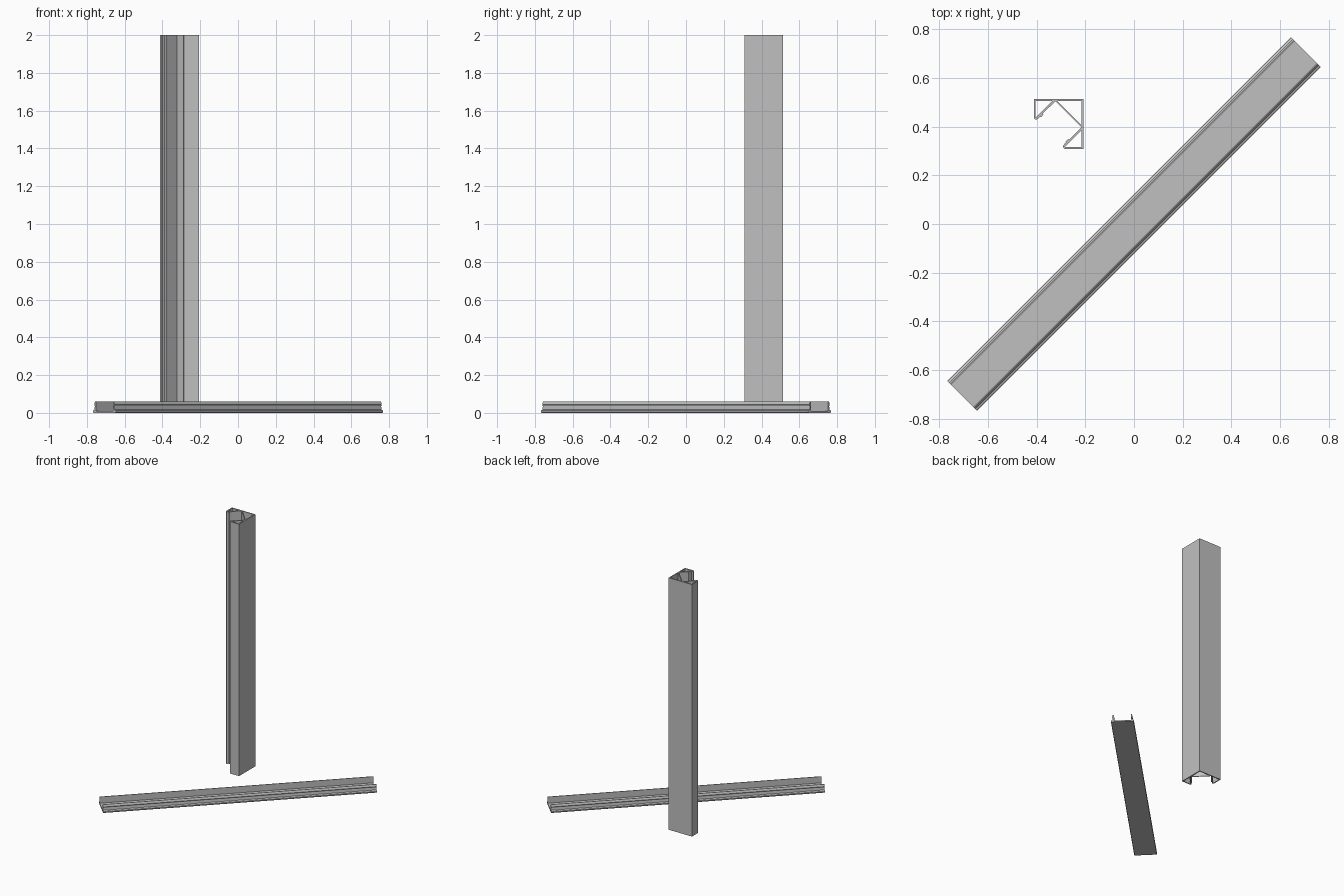
import bpy
from mathutils import Matrix, Vector

if "Cube" in bpy.data.objects:
    bpy.data.objects.remove(bpy.data.objects["Cube"])

metal = bpy.data.materials.new("light_grey")
metal.diffuse_color = (0.53, 0.53, 0.53, 1)
metal.use_nodes = True
metal.node_tree.nodes["Principled BSDF"].inputs["Base Color"].default_value = metal.diffuse_color


def extrusion(name, loops, matrix, length=2.0):
    """Extrude a flat section (outer loop plus holes) along local z."""
    curve = bpy.data.curves.new(name + "_section", 'CURVE')
    curve.dimensions = '2D'
    curve.fill_mode = 'BOTH'
    curve.extrude = length / 2
    for loop in loops:
        spline = curve.splines.new('POLY')
        spline.points.add(len(loop) - 1)
        for p, (x, y) in zip(spline.points, loop):
            p.co = (x, y, 0, 1)
        spline.use_cyclic_u = True
    helper = bpy.data.objects.new(name + "_helper", curve)
    bpy.context.collection.objects.link(helper)
    deps = bpy.context.evaluated_depsgraph_get()
    mesh = bpy.data.meshes.new_from_object(helper.evaluated_get(deps))
    bpy.data.objects.remove(helper)
    mesh.materials.clear()
    mesh.materials.append(metal)
    for poly in mesh.polygons:
        poly.use_smooth = False
    obj = bpy.data.objects.new(name, mesh)
    obj.matrix_world = matrix
    bpy.context.collection.objects.link(obj)
    return obj


# Corner profile: section as distances (u, v) from the outer corner,
# symmetric across the diagonal
CORNER = (-0.207, 0.514)


def place(points):
    return [(CORNER[0] - u, CORNER[1] - v) for u, v in points]


def swap(points):
    return [(v, u) for u, v in reversed(points)]


half = [(0.205, 0), (0.205, 0.079), (0.199, 0.085), (0.193, 0.085),
        (0.183, 0.077), (0.181, 0.073), (0.175, 0.075), (0.165, 0.063),
        (0.167, 0.059), (0.1165, 0.0095)]
pocket = [(0.197, 0.008), (0.197, 0.077), (0.128, 0.008)]
core = [(0.008, 0.008), (0.109, 0.008), (0.008, 0.109)]
extrusion("corner_profile",
          [place([(0, 0)] + half + swap(half)),
           place(pocket), place(swap(pocket)), place(core)],
          Matrix.Translation((0, 0, 1)))

# Snap-on cover: shallow channel with sloped lips and ribbed legs
side = [(0.083, 0), (0.086, 0.006), (0.085, 0.012), (0.074, 0.017),
        (0.072, 0.036), (0.076, 0.044), (0.072, 0.056), (0.069, 0.06),
        (0.064, 0.06), (0.064, 0.01)]
section = side + [(-x, z) for x, z in reversed(side)]
across = Vector((-1, 1, 0)).normalized()
along = Vector((1, 1, 0)).normalized()
frame = Matrix((across, Vector((0, 0, 1)), along)).transposed().to_4x4()
extrusion("snap_cover", [section], frame)
